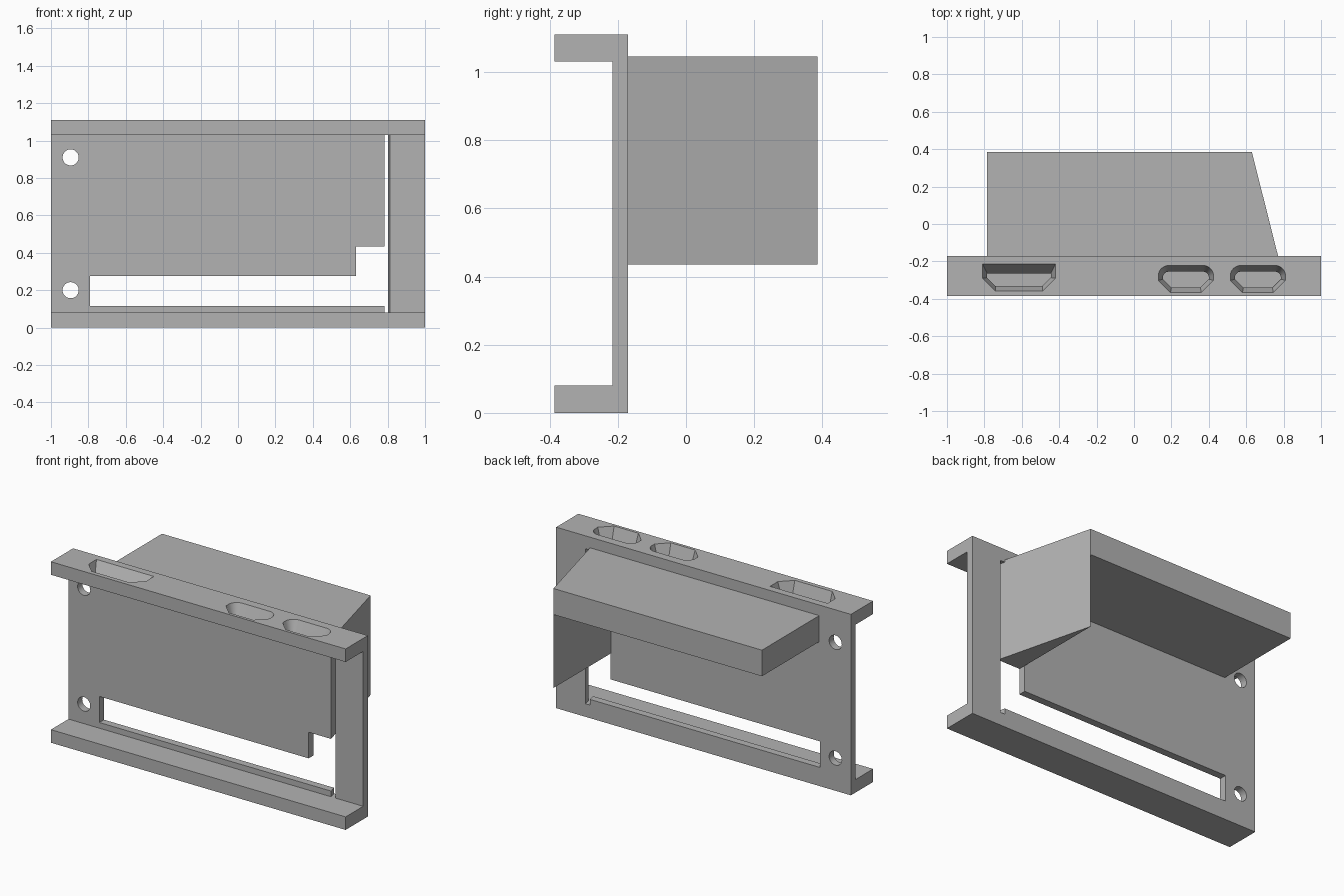
import bpy, bmesh, math

cube = bpy.data.objects.get("Cube")
if cube:
    bpy.data.objects.remove(cube, do_unlink=True)

grey = bpy.data.materials.new("plain grey")
grey.use_nodes = True
grey.diffuse_color = (0.45, 0.45, 0.45, 1)
grey.node_tree.nodes["Principled BSDF"].inputs["Base Color"].default_value = (0.45, 0.45, 0.45, 1)

# Main dimensions
FRONT, PANEL, BACK, REAR = -0.385, -0.215, -0.17, 0.385
LOW, HIGH, TOP = 0.08, 1.03, 1.11
SLOPE = 0.14 / 0.555      # slant of the angled end wall


def loft(name, ring_a, ring_b):
    """Solid between two matching rings of 3D points."""
    bm = bmesh.new()
    a = [bm.verts.new(p) for p in ring_a]
    b = [bm.verts.new(p) for p in ring_b]
    bm.faces.new(a)
    bm.faces.new(b)
    for i in range(len(a)):
        j = (i + 1) % len(a)
        bm.faces.new((a[i], a[j], b[j], b[i]))
    bmesh.ops.recalc_face_normals(bm, faces=bm.faces)
    mesh = bpy.data.meshes.new(name)
    bm.to_mesh(mesh)
    bm.free()
    mesh.materials.append(grey)
    obj = bpy.data.objects.new(name, mesh)
    bpy.context.collection.objects.link(obj)
    return obj


def cut(obj, cutter):
    """Subtract the cutter and remove it."""
    cutter.hide_render = True
    mod = obj.modifiers.new("cut", 'BOOLEAN')
    mod.operation, mod.solver, mod.object = 'DIFFERENCE', 'EXACT', cutter
    bpy.context.view_layer.objects.active = obj
    bpy.ops.object.modifier_apply(modifier=mod.name)
    bpy.data.objects.remove(cutter, do_unlink=True)


def prism_z(name, pts, z0, z1):
    return loft(name, [(x, y, z0) for x, y in pts], [(x, y, z1) for x, y in pts])


# Frame: channel profile run along x
profile = [(FRONT, 0), (BACK, 0), (BACK, TOP), (FRONT, TOP),
           (FRONT, HIGH), (PANEL, HIGH), (PANEL, LOW), (FRONT, LOW)]
frame = loft("channel_frame", [(-1, y, z) for y, z in profile],
             [(1, y, z) for y, z in profile])

# Panel opening: long slot, step and thin slanted slit
opening = [(-0.79, 0.115), (0.782, 0.115), (0.782, LOW), (0.812, LOW),
           (0.812, HIGH), (0.782, HIGH), (0.782, 0.435), (0.63, 0.435),
           (0.63, 0.275), (-0.79, 0.275)]


def opening_ring(y):
    return [(x - (SLOPE * (y - PANEL) if x > 0.7 else 0), y, z) for x, z in opening]


cut(frame, loft("opening_cutter", opening_ring(PANEL - 0.01), opening_ring(BACK + 0.02)))

# Round screw holes
for z in (0.2, 0.91):
    circle = [(-0.895 + 0.043 * math.cos(t), 0.043 * math.sin(t) + z)
              for t in (math.tau * i / 40 for i in range(40))]
    cut(frame, loft("screw_hole_cutter", [(x, PANEL - 0.05, z) for x, z in circle],
                    [(x, BACK + 0.05, z) for x, z in circle]))


def port_outline(x0, x1, y0, y1, chamfer, radius):
    """Chamfered front corners, square or rounded back corners."""
    pts = [(x0, y0 + chamfer), (x0 + chamfer, y0), (x1 - chamfer, y0), (x1, y0 + chamfer)]
    steps = 8 if radius else 0
    for cx, start in ((x1 - radius, 0), (x0 + radius, math.pi / 2)):
        for i in range(steps + 1):
            t = start + math.pi / 2 * i / max(steps, 1)
            pts.append((cx + radius * math.cos(t), y1 - radius + radius * math.sin(t)))
    return pts


def cut_port(inner, outer):
    """Tapered port through the top flange."""
    def ring(t):
        return [(a[0] + (b[0] - a[0]) * t, a[1] + (b[1] - a[1]) * t, HIGH + (TOP - HIGH) * t)
                for a, b in zip(inner, outer)]
    cut(frame, loft("port_cutter", ring(-0.1), ring(1.1)))


cut_port(port_outline(-0.785, -0.445, -0.332, -0.265, 0.045, 0),
         port_outline(-0.81, -0.42, -0.358, PANEL, 0.068, 0))
for x in (0.13, 0.515):
    cut_port(port_outline(x + 0.025, x + 0.27, -0.34, -0.255, 0.045, 0.03),
             port_outline(x, x + 0.295, -0.367, -0.222, 0.065, 0.055))

# Rear hood: thick top shelf with a wedge-shaped end wall
hood = prism_z("rear_hood", [(-0.785, BACK), (0.77, BACK), (0.63, REAR), (-0.785, REAR)],
               0.435, 1.045)
cut(hood, prism_z("hood_cutter", [(-1, BACK - 0.1), (0.629, BACK - 0.1),
                                  (0.629, REAR + 0.1), (-1, REAR + 0.1)], 0.3, 0.885))

# Smooth only the rounded walls
bpy.ops.object.select_all(action='DESELECT')
frame.select_set(True)
bpy.context.view_layer.objects.active = frame
bpy.ops.object.shade_smooth_by_angle(angle=math.radians(25))
